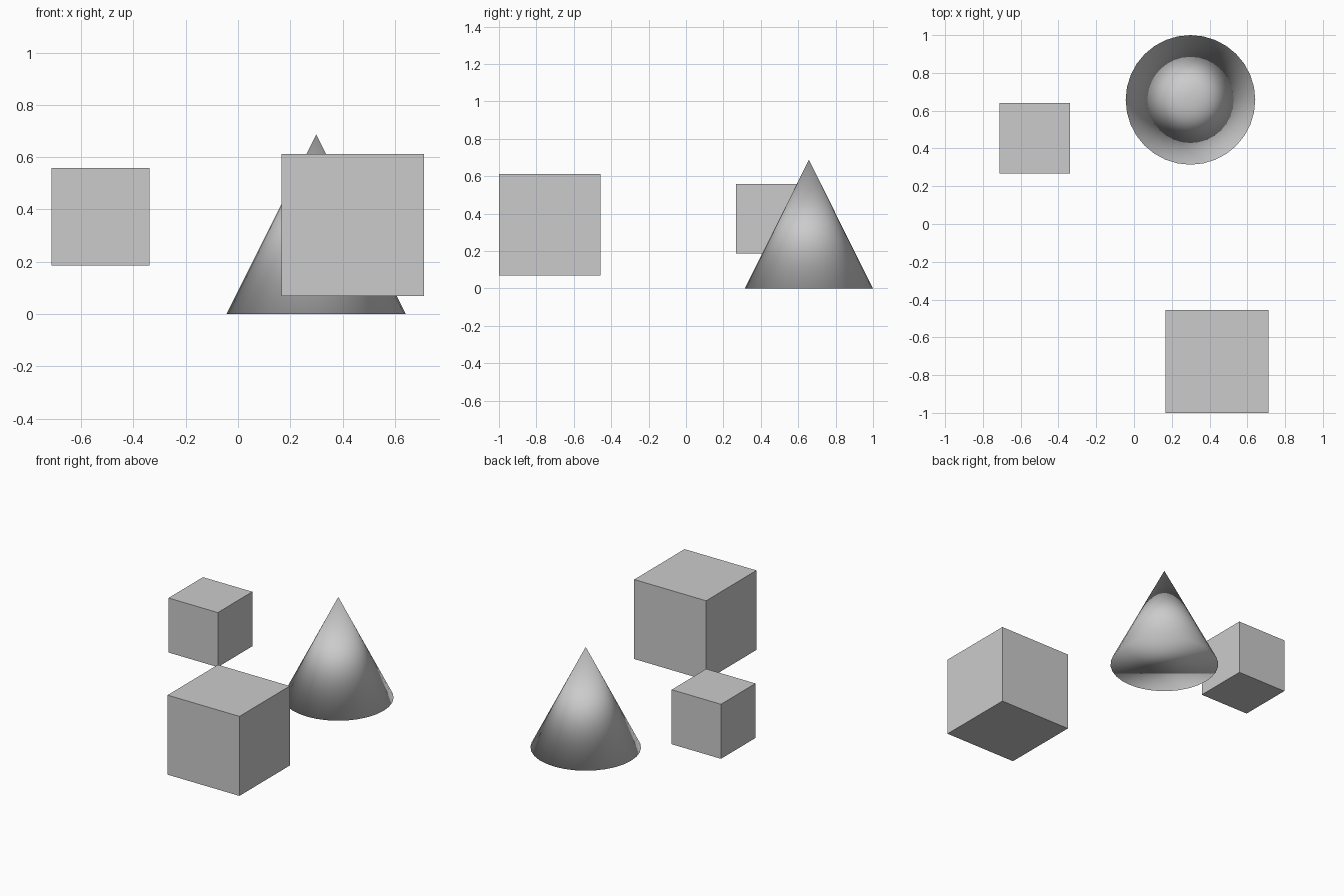
import bpy

if "Cube" in bpy.data.objects:
    bpy.data.objects.remove(bpy.data.objects["Cube"])


def add_cube(name, size, center):
    bpy.ops.mesh.primitive_cube_add(size=size, location=center)
    bpy.context.object.name = name


# Two floating cubes
add_cube("small_cube", 0.373, (-0.526, 0.453, 0.372))
add_cube("large_cube", 0.544, (0.439, -0.728, 0.341))

# Closed cone standing on the ground, smooth all over including its base
radius, height = 0.343, 0.687
bpy.ops.mesh.primitive_cone_add(vertices=32, radius1=radius, radius2=0, depth=height,
                                location=(0.299, 0.657, height / 2))
cone = bpy.context.object
cone.name = "cone"
bpy.ops.object.shade_smooth()
